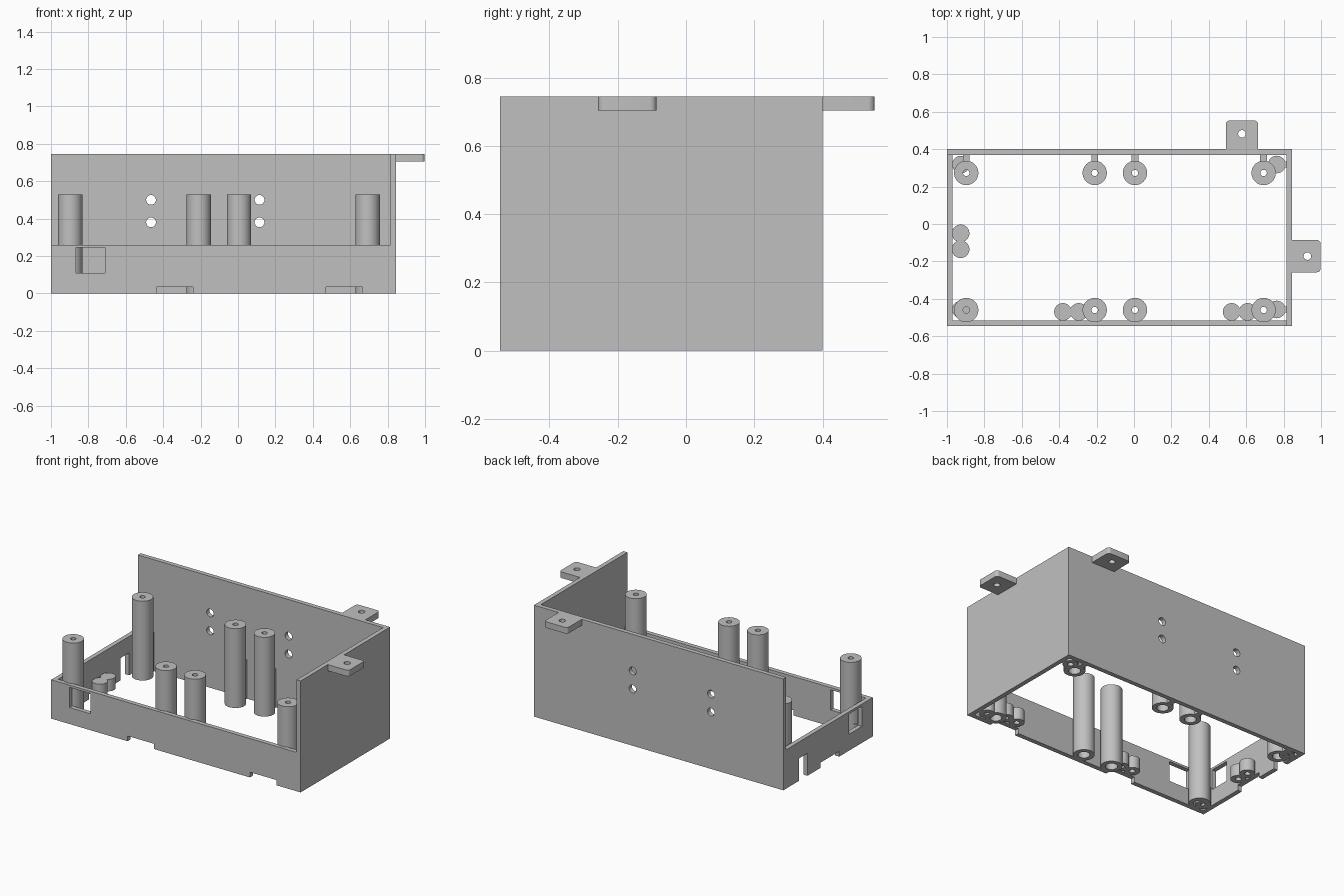
import bpy, bmesh, math
from mathutils import Matrix, Vector

cube = bpy.data.objects.get("Cube")
if cube:
    bpy.data.objects.remove(cube, do_unlink=True)

gray = bpy.data.materials.new("light_gray_plastic")
gray.use_nodes = True
COLOR = (0.53, 0.53, 0.53, 1)
gray.diffuse_color = COLOR
gray.node_tree.nodes["Principled BSDF"].inputs["Base Color"].default_value = COLOR

# Main dimensions
X0, X1, Y0, Y1 = -1.0, 0.845, -0.545, 0.40
WALL, LOW, HIGH = 0.03, 0.26, 0.745


def finish(name, bm, smooth=False):
    bmesh.ops.recalc_face_normals(bm, faces=bm.faces)
    mesh = bpy.data.meshes.new(name)
    bm.to_mesh(mesh)
    bm.free()
    mesh.materials.append(gray)
    ob = bpy.data.objects.new(name, mesh)
    bpy.context.collection.objects.link(ob)
    if smooth:
        activate(ob)
        bpy.ops.object.shade_smooth_by_angle(angle=math.radians(35))
    return ob


def activate(ob):
    bpy.ops.object.select_all(action='DESELECT')
    ob.select_set(True)
    bpy.context.view_layer.objects.active = ob


def box(name, x, y, z):
    bm = bmesh.new()
    bmesh.ops.create_cube(bm, size=1)
    for v in bm.verts:
        v.co = Vector([(r[0] + r[1]) / 2 + c * (r[1] - r[0])
                       for c, r in zip(v.co, (x, y, z))])
    return finish(name, bm)


def rod(name, center, radius, length, axis='Z'):
    bm = bmesh.new()
    bmesh.ops.create_cone(bm, cap_ends=True, segments=32, radius1=radius,
                          radius2=radius, depth=length)
    turn = Matrix.Rotation(math.pi / 2, 4, 'X') if axis == 'Y' else Matrix()
    bm.transform(Matrix.Translation(center) @ turn)
    return finish(name, bm)


def cut(target, cutters):
    activate(target)
    for cutter in cutters:
        cutter.hide_render = True
        mod = target.modifiers.new("cut", 'BOOLEAN')
        mod.operation = 'DIFFERENCE'
        mod.solver = 'EXACT'
        mod.object = cutter
        bpy.ops.object.modifier_apply(modifier=mod.name)
        bpy.data.objects.remove(cutter, do_unlink=True)


def lathe(name, x, y, profile, closed):
    """Spin a radius/height profile around a vertical axis."""
    bm = bmesh.new()
    verts = [bm.verts.new((r, 0, z)) for r, z in profile]
    edges = [bm.edges.new(pair) for pair in zip(verts, verts[1:])]
    if closed:
        edges.append(bm.edges.new((verts[-1], verts[0])))
    bmesh.ops.spin(bm, geom=verts + edges, cent=(0, 0, 0), axis=(0, 0, 1),
                   angle=math.tau, steps=32, use_duplicate=False)
    bmesh.ops.remove_doubles(bm, verts=bm.verts, dist=1e-5)
    bmesh.ops.translate(bm, verts=bm.verts, vec=(x, y, 0))
    return finish(name, bm, smooth=True)


# Case: open frame with tall back and left walls, low front and right walls
case = box("case_walls", (X0, X1), (Y0, Y1), (0, HIGH))
cutters = [
    box("cavity", (X0 + WALL, X1 - WALL), (Y0 + WALL, Y1 - WALL), (-1, 1)),
    box("upper_opening", (X0 - 1, X1 - WALL), (Y0 - 1, Y1 - WALL), (LOW, 1)),
    box("front_window", (-0.865, -0.71), (Y0 - .1, Y0 + .1), (0.11, 0.245)),
    box("side_window", (X0 - .1, X0 + .1), (-0.43, -0.295), (0.11, 0.245)),
    box("side_slot", (X0 - .1, X0 + .1), (0.145, 0.235), (-.1, 0.15)),
    box("side_notch", (X0 - .1, X0 + .1), (-0.19, 0.005), (-.1, 0.035)),
]
for x in (-0.435, 0.47):
    cutters.append(box("front_notch", (x, x + 0.195), (Y0 - .1, Y0 + .1), (-.1, 0.035)))
for x in (-0.465, 0.115):
    for z in (0.38, 0.50):
        cutters.append(rod("wall_hole", (x, Y1, z), 0.026, 0.2, 'Y'))
cut(case, cutters)
activate(case)
bpy.ops.object.shade_smooth_by_angle(angle=math.radians(30))


# Mounting tabs with rounded outer corners and a screw hole
def tab(name, origin, angle):
    half, reach, r, thick = 0.086, 0.153, 0.02, 0.041
    outline = [(half, 0)]
    for cx, start in ((half - r, 0), (r - half, math.pi / 2)):
        for i in range(7):
            a = start + i * math.pi / 12
            outline.append((cx + r * math.cos(a), reach - r + r * math.sin(a)))
    outline.append((-half, 0))
    place = Matrix.Translation(origin) @ Matrix.Rotation(angle, 4, 'Z')
    bm = bmesh.new()
    face = bm.faces.new([bm.verts.new((x, y, 0)) for x, y in outline])
    ext = bmesh.ops.extrude_face_region(bm, geom=[face])
    bmesh.ops.translate(bm, vec=(0, 0, -thick),
                        verts=[v for v in ext["geom"] if isinstance(v, bmesh.types.BMVert)])
    bm.transform(place)
    ob = finish(name, bm)
    cut(ob, [rod("tab_hole", place @ Vector((0, 0.082, 0)), 0.02, 0.2)])
    activate(ob)
    bpy.ops.object.shade_smooth_by_angle(angle=math.radians(30))


tab("back_tab", (0.577, Y1, HIGH), 0)
tab("side_tab", (X1, -0.172, HIGH), -math.pi / 2)

# Tall posts, counterbored from below, the back ones ribbed to the wall
POST = [(0.036, 0), (0.065, 0), (0.065, 0.53), (0.017, 0.53), (0.017, 0.46), (0.036, 0.46)]
for x in (-0.897, -0.21, 0.005, 0.693):
    for y in (-0.46, 0.273):
        lathe("post", x, y, POST, True)
    box("post_rib", (x - 0.018, x + 0.018), (0.33, Y1 - WALL), (0, LOW))


# Small bosses with blind screw holes underneath
def boss(name, x, y, low):
    lathe(name, x, y, [(0, 0.09), (0.018, 0.09), (0.018, low), (0.047, low),
                       (0.047, 0.115), (0, 0.115)], False)


for x in (-0.38, -0.295, 0.522, 0.607):
    boss("front_boss", x, -0.47, 0.035)
for y in (-0.05, -0.135):
    boss("side_boss", -0.927, y, 0.035)
for y in (-0.457, 0.318):
    for x, wall in ((-0.925, X0 + WALL), (0.763, X1 - WALL)):
        boss("corner_boss", x, y, 0)
        ends = sorted((wall, wall + math.copysign(0.02, x - wall)))
        box("corner_rib", ends, (y - 0.016, y + 0.016), (0, 0.115))
